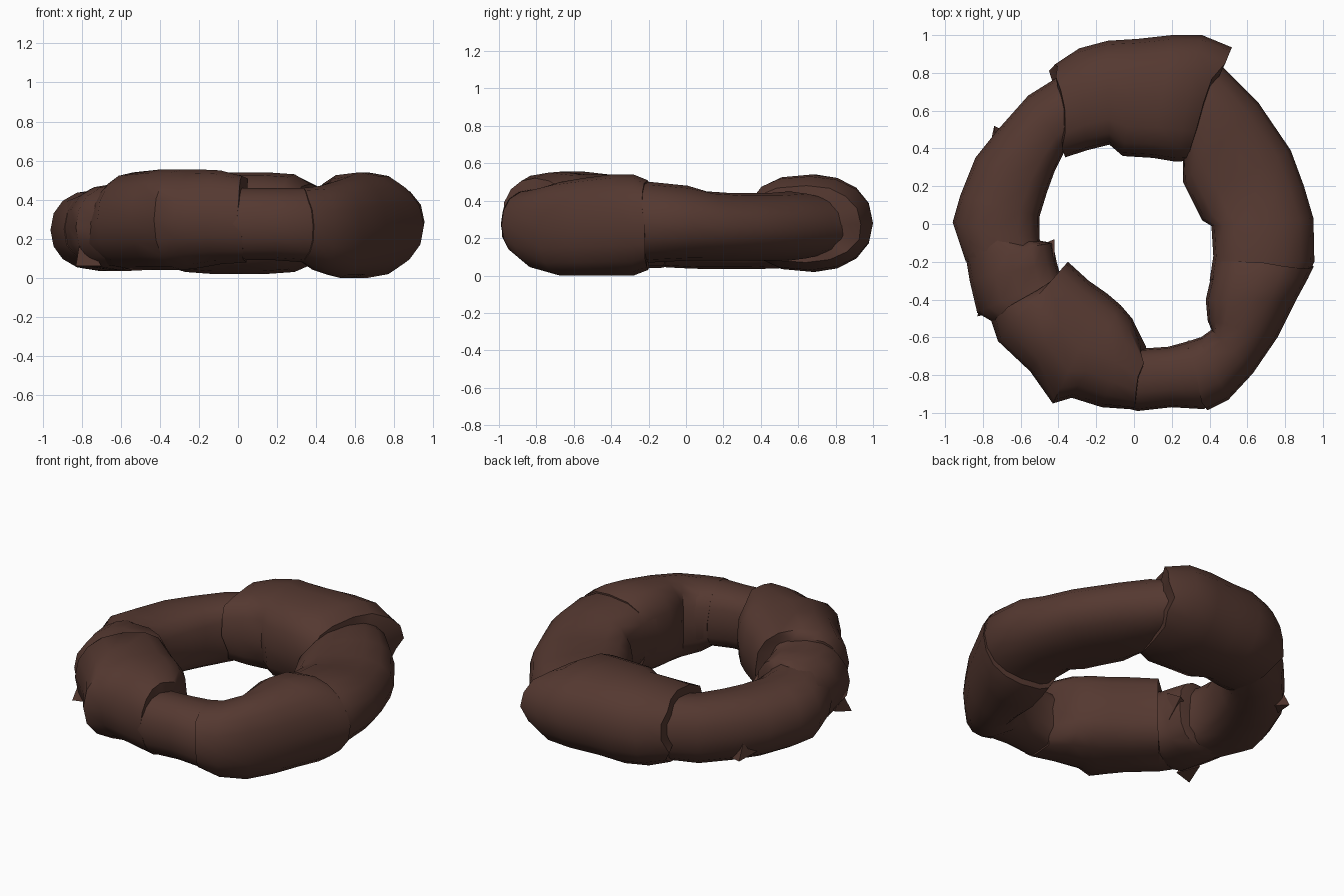
import bpy, bmesh, math, random
from mathutils import Vector

random.seed(4)
old = bpy.data.objects.get("Cube")
if old:
    bpy.data.objects.remove(old, do_unlink=True)

brown = bpy.data.materials.new("dark brown")
brown.use_nodes = True
colour = (0.09, 0.04, 0.03, 1)
brown.diffuse_color = colour
shader = brown.node_tree.nodes["Principled BSDF"]
shader.inputs["Base Color"].default_value = colour
shader.inputs["Roughness"].default_value = 0.9

SIDES = 16


def section(inner, outer, bottom, top):
    """Rounded cross-section, boxier towards the inside of the ring."""
    a, b = Vector((*inner, 0)), Vector((*outer, 0))
    ring = []
    for i in range(SIDES):
        t = math.tau * i / SIDES
        c, s = math.cos(t), math.sin(t)
        power = 0.92 if c > 0 else 0.72
        u = math.copysign(abs(c) ** power, c)
        w = math.copysign(abs(s) ** power, s)
        p = a.lerp(b, 0.5 + u / 2)
        p.z = (bottom + top) / 2 + w * (top - bottom) / 2
        ring.append(p)
    return ring


def finish(name, bm):
    """Turn a bmesh into a smooth, brown object."""
    bmesh.ops.recalc_face_normals(bm, faces=bm.faces)
    mesh = bpy.data.meshes.new(name)
    bm.to_mesh(mesh)
    bm.free()
    mesh.materials.append(brown)
    obj = bpy.data.objects.new(name, mesh)
    bpy.context.collection.objects.link(obj)
    bpy.ops.object.select_all(action="DESELECT")
    obj.select_set(True)
    bpy.context.view_layer.objects.active = obj
    bpy.ops.object.shade_smooth_by_angle(angle=math.radians(45))


def wrap(name, stations, ragged=0.03):
    """Sweep one wrapped length of the ring, with torn edges at both ends."""
    rings = [section(*s) for s in stations]
    for end, nxt in ((0, 1), (-1, -2)):
        centre = sum(rings[end], Vector()) / SIDES
        along = (centre - sum(rings[nxt], Vector()) / SIDES).normalized()
        for p in rings[end]:
            p += along * random.uniform(-ragged, ragged)
    bm = bmesh.new()
    loops = [[bm.verts.new(p) for p in ring] for ring in rings]
    for one, two in zip(loops, loops[1:]):
        for i in range(SIDES):
            j = (i + 1) % SIDES
            bm.faces.new((one[i], one[j], two[j], two[i]))
    for loop in (loops[0], loops[-1]):
        hub = bm.verts.new(sum((v.co for v in loop), Vector()) / SIDES)
        for i in range(SIDES):
            bm.faces.new((loop[i], loop[(i + 1) % SIDES], hub))
    finish(name, bm)


def flap(name, tip, *base):
    """Pointed scrap of torn edge: a tip joined to a three-point base."""
    bm = bmesh.new()
    point = bm.verts.new(tip)
    root = [bm.verts.new(p) for p in base]
    for i in range(3):
        bm.faces.new((root[i], root[(i + 1) % 3], point))
    bm.faces.new(root)
    finish(name, bm)


# Each station: inner point, outer point, bottom, top
wrap("back_wrap", [
    ((-.35, .36), (-.43, .84), .06, .49),
    ((-.25, .39), (-.29, .93), .03, .52),
    ((-.13, .42), (-.14, .97), .02, .54),
    ((-.06, .36), (.02, .98), .02, .54),
    ((.1, .35), (.2, 1), .02, .54),
    ((.22, .33), (.36, 1), .03, .53),
    ((.26, .34), (.5, .94), .07, .48)])

wrap("left_side_wrap", [
    ((.2, .42), (.44, .86), .1, .43),
    ((.26, .33), (.52, .78), .08, .45),
    ((.26, .22), (.66, .64), .08, .44),
    ((.31, .12), (.83, .39), .08, .44),
    ((.36, .02), (.9, .2), .08, .45),
    ((.41, -.01), (.95, .03), .08, .48),
    ((.42, -.17), (.955, -.2), .07, .5),
    ((.4, -.3), (.9, -.32), .06, .5)], 0.01)

wrap("front_left_wrap", [
    ((.42, -.19), (.95, -.23), .03, .51),
    ((.41, -.27), (.92, -.29), 0, .54),
    ((.38, -.4), (.86, -.4), 0, .54),
    ((.39, -.51), (.76, -.6), 0, .52),
    ((.41, -.56), (.63, -.79), 0, .5),
    ((.34, -.61), (.5, -.93), .03, .47),
    ((.28, -.62), (.38, -.99), .08, .46)], 0.01)

wrap("front_wrap", [
    ((.38, -.59), (.52, -.88), .05, .46),
    ((.29, -.62), (.37, -.98), .08, .46),
    ((.18, -.65), (.2, -.97), .09, .46),
    ((.03, -.66), (.02, -.99), .09, .46),
    ((-.1, -.62), (-.15, -.95), .1, .46)], 0.01)

wrap("front_right_wrap", [
    ((.05, -.64), (.01, -.99), .08, .52),
    ((-.01, -.5), (-.17, -.97), .07, .55),
    ((-.07, -.43), (-.33, -.92), .05, .555),
    ((-.14, -.37), (-.43, -.95), .04, .555),
    ((-.24, -.3), (-.55, -.78), .04, .555),
    ((-.35, -.2), (-.72, -.62), .04, .54),
    ((-.4, -.3), (-.76, -.5), .05, .5)], 0.02)

wrap("right_seam_wrap", [
    ((-.36, -.3), (-.69, -.55), .06, .49),
    ((-.39, -.27), (-.83, -.47), .04, .48),
    ((-.41, -.2), (-.87, -.3), .04, .48),
    ((-.43, -.1), (-.89, -.18), .04, .47),
    ((-.5, -.1), (-.91, -.1), .05, .45)], 0.03)

wrap("right_side_wrap", [
    ((-.44, -.22), (-.89, -.2), .05, .45),
    ((-.5, -.08), (-.96, .01), .04, .45),
    ((-.5, .04), (-.92, .15), .035, .44),
    ((-.46, .17), (-.84, .35), .035, .44),
    ((-.42, .28), (-.72, .5), .035, .44),
    ((-.37, .38), (-.56, .68), .04, .44),
    ((-.31, .44), (-.4, .78), .06, .44)], 0.01)

# Torn scraps along the outer and inner edges
flap("outer_front_scrap", (-.83, -.49, .06), (-.8, -.36, .1), (-.7, -.45, .06), (-.8, -.4, .25))
flap("outer_back_scrap", (-.74, .52, .1), (-.77, .38, .12), (-.64, .47, .08), (-.73, .43, .28))
flap("inner_scrap", (-.42, -.08, .3), (-.42, -.2, .38), (-.42, -.2, .18), (-.54, -.13, .28))
flap("inner_front_scrap", (.39, -.52, .3), (.42, -.42, .38), (.42, -.42, .18), (.5, -.54, .28))
